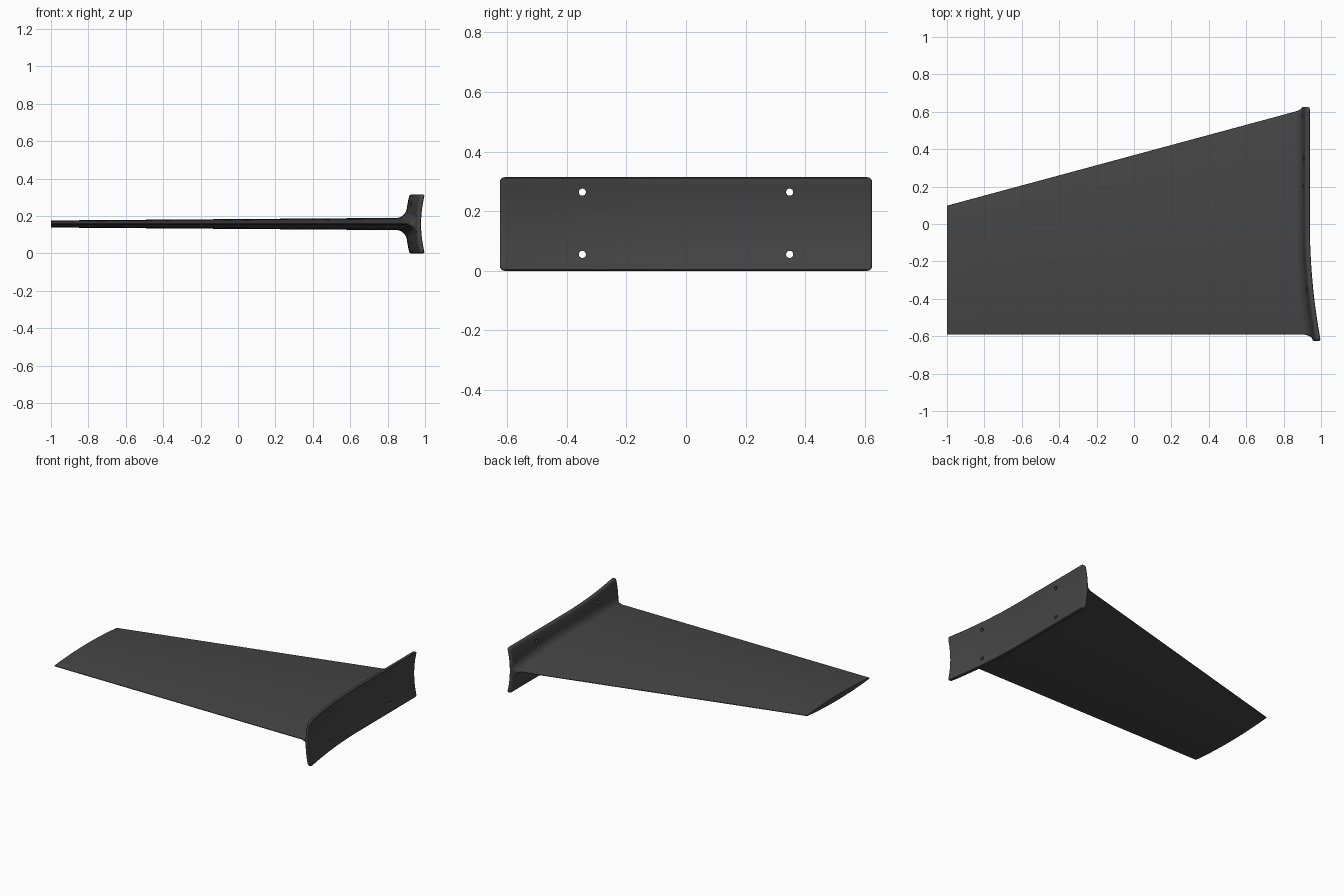
import bpy, bmesh
from math import sin, cos, pi, radians
from mathutils import Vector

cube = bpy.data.objects.get("Cube")
if cube:
    bpy.data.objects.remove(cube, do_unlink=True)

MID_Z, HALF_H, HALF_L = 0.157, 0.157, 0.625
PLATE_T, FILLET = 0.025, 0.05

dark = bpy.data.materials.new("dark_grey")
dark.use_nodes = True
dark.diffuse_color = (0.06, 0.06, 0.06, 1)
dark.node_tree.nodes["Principled BSDF"].inputs["Base Color"].default_value = dark.diffuse_color


def outer_x(y, z):
    """Hollow mounting face that flares outward towards the front end."""
    flare = 0.058 * (min(y, 0) / HALF_L) ** 2
    hollow = 0.02 * (1 - ((z - MID_Z) / HALF_H) ** 2)
    return 0.942 + flare - hollow


def finish(bm, name):
    bmesh.ops.recalc_face_normals(bm, faces=bm.faces)
    mesh = bpy.data.meshes.new(name)
    bm.to_mesh(mesh)
    bm.free()
    mesh.materials.append(dark)
    obj = bpy.data.objects.new(name, mesh)
    bpy.context.collection.objects.link(obj)
    return obj


def activate(obj):
    bpy.ops.object.select_all(action="DESELECT")
    obj.select_set(True)
    bpy.context.view_layer.objects.active = obj


def smooth(obj):
    activate(obj)
    bpy.ops.object.shade_smooth_by_angle(angle=radians(35))


# Mounting plate: rounded slab, sliced and bent onto the hollow face
bm = bmesh.new()
bmesh.ops.create_cube(bm, size=1)
bmesh.ops.scale(bm, vec=(PLATE_T, 2 * HALF_L, 2 * HALF_H), verts=bm.verts)
bmesh.ops.translate(bm, vec=(-PLATE_T / 2, 0, MID_Z), verts=bm.verts)
corners = [e for e in bm.edges if abs(e.verts[0].co.x - e.verts[1].co.x) > 0.01]
bmesh.ops.bevel(bm, geom=corners, offset=0.016, segments=4, profile=0.5, affect="EDGES")
rims = [e for e in bm.edges if abs(e.verts[0].co.x - e.verts[1].co.x) < 0.001]
bmesh.ops.bevel(bm, geom=rims, offset=0.007, segments=3, profile=0.5, affect="EDGES")
cuts = [((0, -0.6 + 0.05 * i, 0), (0, 1, 0)) for i in range(25)]
cuts += [((0, 0, MID_Z + 0.025 * i), (0, 0, 1)) for i in range(-5, 6)]
for point, normal in cuts:
    bmesh.ops.bisect_plane(bm, geom=bm.verts[:] + bm.edges[:] + bm.faces[:],
                           plane_co=Vector(point), plane_no=Vector(normal))
for v in bm.verts:
    v.co.x += outer_x(v.co.y, v.co.z)
plate = finish(bm, "mounting_plate")

# Four screw holes
for y in (-0.348, 0.348):
    for z in (0.055, 0.264):
        bpy.ops.mesh.primitive_cylinder_add(vertices=24, radius=0.012, depth=0.3,
                                            location=(0.95, y, z), rotation=(0, pi / 2, 0))
        cutter = bpy.context.object
        cutter.name = "hole_cutter"
        cutter.hide_render = True
        hole = plate.modifiers.new("screw_hole", "BOOLEAN")
        hole.operation = "DIFFERENCE"
        hole.solver = "EXACT"
        hole.object = cutter
        activate(plate)
        bpy.ops.object.modifier_apply(modifier=hole.name)
        bpy.data.objects.remove(cutter, do_unlink=True)
smooth(plate)


def section(x, spread):
    """Lens-shaped section, swollen outward by spread, as (y, z) pairs."""
    back, front = 0.095 + 0.269 * (x + 1), -0.588
    chord, edge = back - front, 0.003
    half = 0.0277 * chord - edge
    upper = []
    for i in range(6):
        a = pi / 2 * i / 6
        upper.append((front - (edge + spread * 0.5) * cos(a), (edge + spread) * sin(a)))
    for i in range(25):
        u = i / 24
        upper.append((front + chord * u, half * 4 * u * (1 - u) + edge + spread))
    for i in range(1, 7):
        a = pi / 2 * i / 6
        upper.append((back + (edge + spread * 0.2) * sin(a), (edge + spread) * cos(a)))
    upper[-1] = (upper[-1][0], 0)
    lower = [(y, -z) for y, z in upper[-2:0:-1]]
    return [(y, MID_Z + z) for y, z in upper + lower], len(upper)


# Fin blade: lofted from the flat tip to a fillet that follows the plate
bm = bmesh.new()
rings = []
outline, count = section(-1, 0)
rings.append([bm.verts.new((-1, y, z)) for y, z in outline])
steps = [(FILLET * (1 - sin(a)), FILLET * (1 - cos(a)))
         for a in (pi / 2 * i / 8 for i in range(9))]
steps.append((-0.005, FILLET))
for gap, spread in steps:
    outline, count = section(0.905 - gap, spread)
    rings.append([bm.verts.new((outer_x(y, z) - PLATE_T - gap, y, z)) for y, z in outline])
size = len(rings[0])
for a, b in zip(rings, rings[1:]):
    for i in range(size):
        j = (i + 1) % size
        bm.faces.new((a[i], a[j], b[j], b[i]))
for ring in (rings[0], rings[-1]):
    for i in range(count - 1):
        quad = [ring[i], ring[i + 1], ring[(size - i - 1) % size], ring[(size - i) % size]]
        bm.faces.new(list(dict.fromkeys(quad)))
smooth(finish(bm, "fin_blade"))
